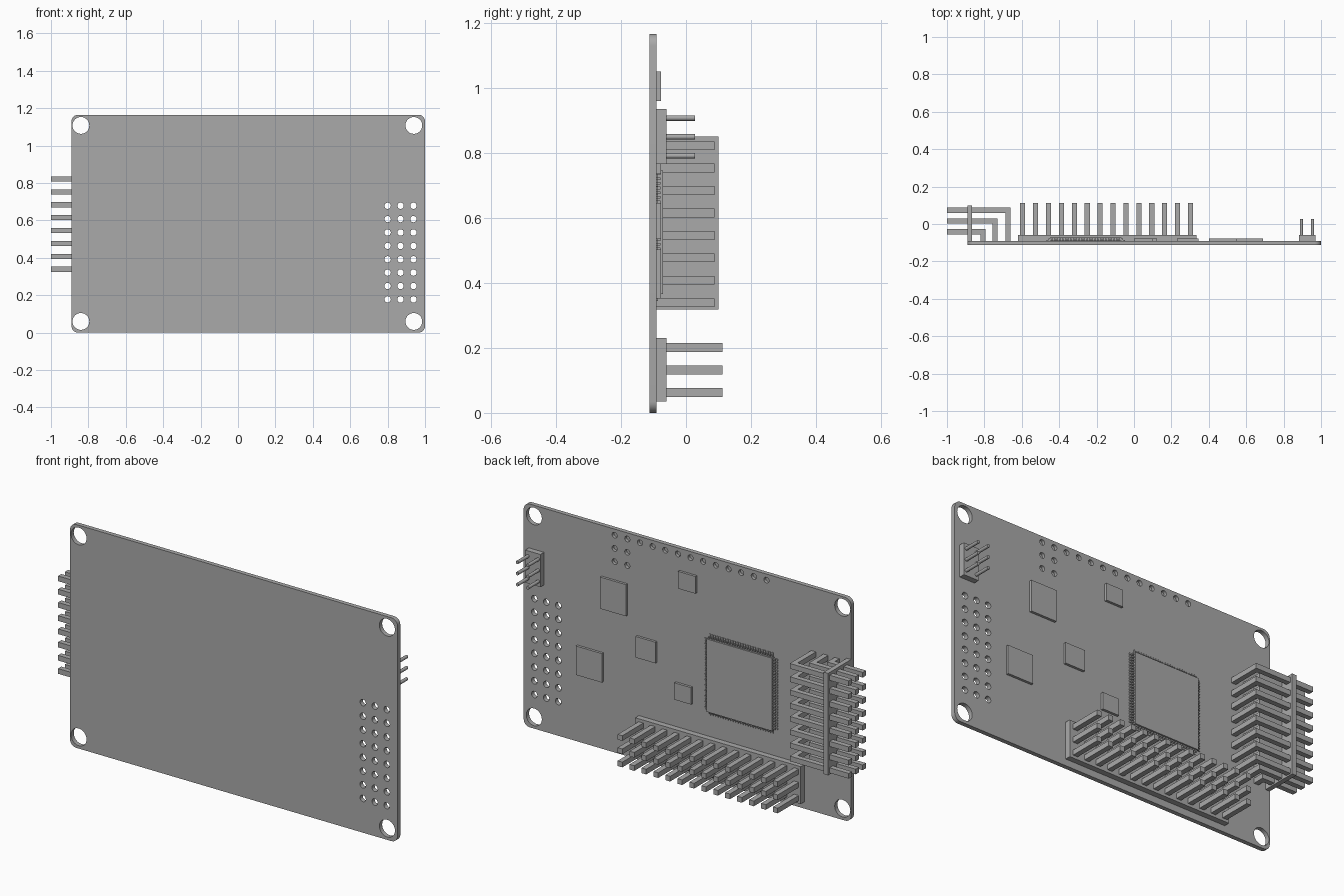
import bpy, bmesh, math
from mathutils import Matrix, Vector

cube = bpy.data.objects.get("Cube")
if cube:
    bpy.data.objects.remove(cube, do_unlink=True)

grey = bpy.data.materials.new("plain grey")
grey.use_nodes = True
COLOR = (0.4, 0.4, 0.4, 1)
grey.diffuse_color = COLOR
grey.node_tree.nodes["Principled BSDF"].inputs["Base Color"].default_value = COLOR

FRONT, BACK = -0.113, -0.09   # the two faces of the board
PITCH = 0.069


def finish(name, bm):
    bmesh.ops.recalc_face_normals(bm, faces=bm.faces)
    mesh = bpy.data.meshes.new(name)
    bm.to_mesh(mesh)
    bm.free()
    mesh.materials.append(grey)
    obj = bpy.data.objects.new(name, mesh)
    bpy.context.collection.objects.link(obj)
    return obj


def add_box(bm, x0, x1, y0, y1, z0, z1):
    lo, hi = Vector((x0, y0, z0)), Vector((x1, y1, z1))
    m = Matrix.Translation((lo + hi) / 2) @ Matrix.Diagonal((*(hi - lo), 1))
    return bmesh.ops.create_cube(bm, size=1, matrix=m)["verts"]


def add_rod(bm, x, z, y0, y1, radius, sides):
    m = Matrix.Translation((x, (y0 + y1) / 2, z)) @ Matrix.Rotation(math.pi / 2, 4, "X")
    bmesh.ops.create_cone(bm, cap_ends=True, segments=sides, radius1=radius,
                          radius2=radius, depth=y1 - y0, matrix=m)


def box(name, *extent):
    bm = bmesh.new()
    add_box(bm, *extent)
    return finish(name, bm)


def smooth(obj):
    bpy.ops.object.select_all(action="DESELECT")
    obj.select_set(True)
    bpy.context.view_layer.objects.active = obj
    bpy.ops.object.shade_smooth_by_angle(angle=math.radians(35))


# Board with rounded corners
bm = bmesh.new()
add_box(bm, -0.89, 1.0, FRONT, BACK, 0, 1.165)
corners = [e for e in bm.edges if abs(e.verts[0].co.y - e.verts[1].co.y) > 0.01]
bmesh.ops.bevel(bm, geom=corners, offset=0.035, segments=6, profile=0.5, affect="EDGES")
board = finish("circuit_board", bm)

# Holes: mounting corners, through grid, and shallow sockets on the back
bm = bmesh.new()
for x in (-0.84, 0.94):
    for z in (0.06, 1.108):
        add_rod(bm, x, z, FRONT - 0.05, BACK + 0.05, 0.045, 32)
for col in range(3):
    for row in range(8):
        add_rod(bm, 0.80 + col * PITCH, 0.178 + row * 0.0715,
                FRONT - 0.05, BACK + 0.05, 0.017, 16)
sockets = [(0.475 - i * 0.073, 1.133) for i in range(13)]
sockets += [(0.475 - i * 0.073, 1.133 - j * PITCH) for i in range(2) for j in (1, 2)]
for x, z in sockets:
    add_rod(bm, x, z, BACK - 0.016, BACK + 0.05, 0.015, 16)
cutter = finish("hole_cutter", bm)
cutter.hide_render = True
mod = board.modifiers.new("holes", "BOOLEAN")
mod.operation = "DIFFERENCE"
mod.solver = "EXACT"
mod.object = cutter
bpy.context.view_layer.objects.active = board
bpy.ops.object.modifier_apply(modifier="holes")
bpy.data.objects.remove(cutter, do_unlink=True)
smooth(board)

# Small flat chips: x range, z range
chips = {
    "memory_chip": (0.40, 0.55, 0.735, 0.90),
    "clock_chip": (0.0, 0.10, 0.96, 1.05),
    "driver_chip": (0.54, 0.69, 0.352, 0.503),
    "sensor_chip": (0.23, 0.345, 0.535, 0.645),
    "regulator_chip": (0.025, 0.122, 0.375, 0.463),
}
for name, (x0, x1, z0, z1) in chips.items():
    box(name, x0, x1, BACK, -0.077, z0, z1)

# Main processor with a row of leads on each side
CX, CZ, HALF, REACH = -0.258, 0.555, 0.19, 0.211
box("processor_body", CX - HALF, CX + HALF, BACK + 0.002, -0.071, CZ - HALF, CZ + HALF)
bm = bmesh.new()
for side in range(4):
    turn = Matrix.Translation((CX, 0, CZ)) @ Matrix.Rotation(side * math.pi / 2, 4, "Y")
    for i in range(26):
        t = (i - 12.5) * 0.0144
        lead = add_box(bm, t - 0.004, t + 0.004, BACK, BACK + 0.004, HALF + 0.006, REACH)
        lead += add_box(bm, t - 0.004, t + 0.004, BACK, BACK + 0.012, HALF - 0.002, HALF + 0.01)
        bmesh.ops.transform(bm, matrix=turn, verts=lead)
finish("processor_leads", bm)

# Long three-row pin header along the bottom edge
box("long_header_base", -0.62, 0.335, BACK, -0.06, 0.035, 0.23)
bm = bmesh.new()
for col in range(14):
    x = -0.595 + col * PITCH
    for row in range(3):
        z = 0.063 + row * PITCH
        add_box(bm, x - 0.0135, x + 0.0135, -0.06, 0.113, z - 0.0135, z + 0.0135)
finish("long_header_pins", bm)

# Small header with round pins
box("small_header_base", 0.882, 0.97, BACK, -0.06, 0.765, 0.935)
bm = bmesh.new()
for x in (0.895, 0.955):
    for row in range(3):
        add_rod(bm, x, 0.791 + row * 0.058, -0.061, 0.027, 0.0085, 16)
smooth(finish("small_header_pins", bm))

# Right-angle header: upright plate with three nested layers of bent pins
box("angle_header_plate", -0.89, -0.865, BACK, 0.1, 0.318, 0.85)
bm = bmesh.new()
T = 0.027
for elbow_x, top in ((-0.795, -0.028), (-0.73, 0.029), (-0.66, 0.087)):
    profile = [(-1, top), (elbow_x, top), (elbow_x, BACK), (elbow_x - T, BACK),
               (elbow_x - T, top - T), (-1, top - T)]
    for row in range(8):
        z = 0.339 + row * PITCH - T / 2
        face = bm.faces.new([bm.verts.new((x, y, z)) for x, y in profile])
        ext = bmesh.ops.extrude_face_region(bm, geom=[face])
        moved = [v for v in ext["geom"] if isinstance(v, bmesh.types.BMVert)]
        bmesh.ops.translate(bm, verts=moved, vec=(0, 0, T))
        if not face.is_valid:
            continue
finish("angle_header_pins", bm)
